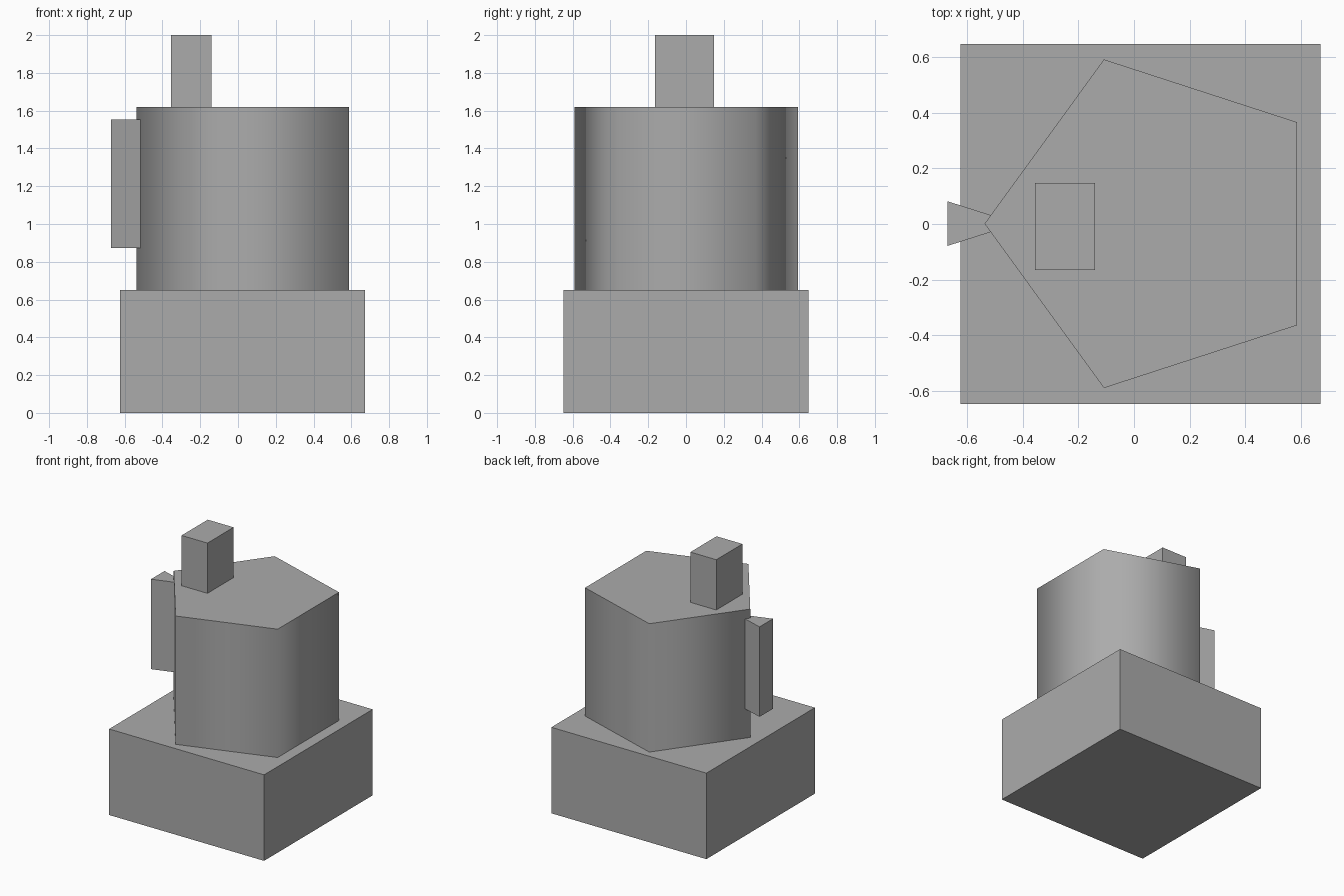
import bpy
import bmesh
from math import cos, sin, pi

cube = bpy.data.objects.get("Cube")
if cube:
    bpy.data.objects.remove(cube, do_unlink=True)

grey = bpy.data.materials.new("mid grey")
grey.use_nodes = True
colour = (0.41, 0.41, 0.41, 1)
grey.diffuse_color = colour
grey.node_tree.nodes["Principled BSDF"].inputs["Base Color"].default_value = colour


def prism(name, outline, bottom, top, smooth_sides=False):
    """Extrude a counter-clockwise outline upwards into a closed block."""
    bm = bmesh.new()
    floor = bm.faces.new([bm.verts.new((x, y, bottom)) for x, y in outline])
    raised = bmesh.ops.extrude_face_region(bm, geom=[floor], use_keep_orig=True)
    for item in raised["geom"]:
        if isinstance(item, bmesh.types.BMVert):
            item.co.z = top
    bmesh.ops.recalc_face_normals(bm, faces=bm.faces)
    for face in bm.faces:
        face.smooth = smooth_sides and abs(face.normal.z) < 0.5
    mesh = bpy.data.meshes.new(name)
    bm.to_mesh(mesh)
    bm.free()
    mesh.materials.append(grey)
    obj = bpy.data.objects.new(name, mesh)
    bpy.context.collection.objects.link(obj)


def rectangle(x0, x1, y0, y1):
    return [(x0, y0), (x1, y0), (x1, y1), (x0, y1)]


# Square base
prism("base", rectangle(-0.624, 0.672, -0.648, 0.648), 0, 0.65)

# Five-sided body with softly shaded walls, one corner pointing to the right
radius = 0.622
pentagon = [(0.084 + radius * cos(pi + i * 2 * pi / 5),
             0.001 + radius * sin(pi + i * 2 * pi / 5)) for i in range(5)]
prism("body", pentagon, 0.65, 1.62, smooth_sides=True)

# Block standing on the body
prism("top_post", rectangle(-0.356, -0.14, -0.165, 0.147), 1.62, 2.0)

# Wedge-shaped fin tapering into the body's corner
fin = [(-0.672, -0.079), (-0.51, -0.027), (-0.51, 0.03), (-0.672, 0.082)]
prism("side_fin", fin, 0.872, 1.552)
